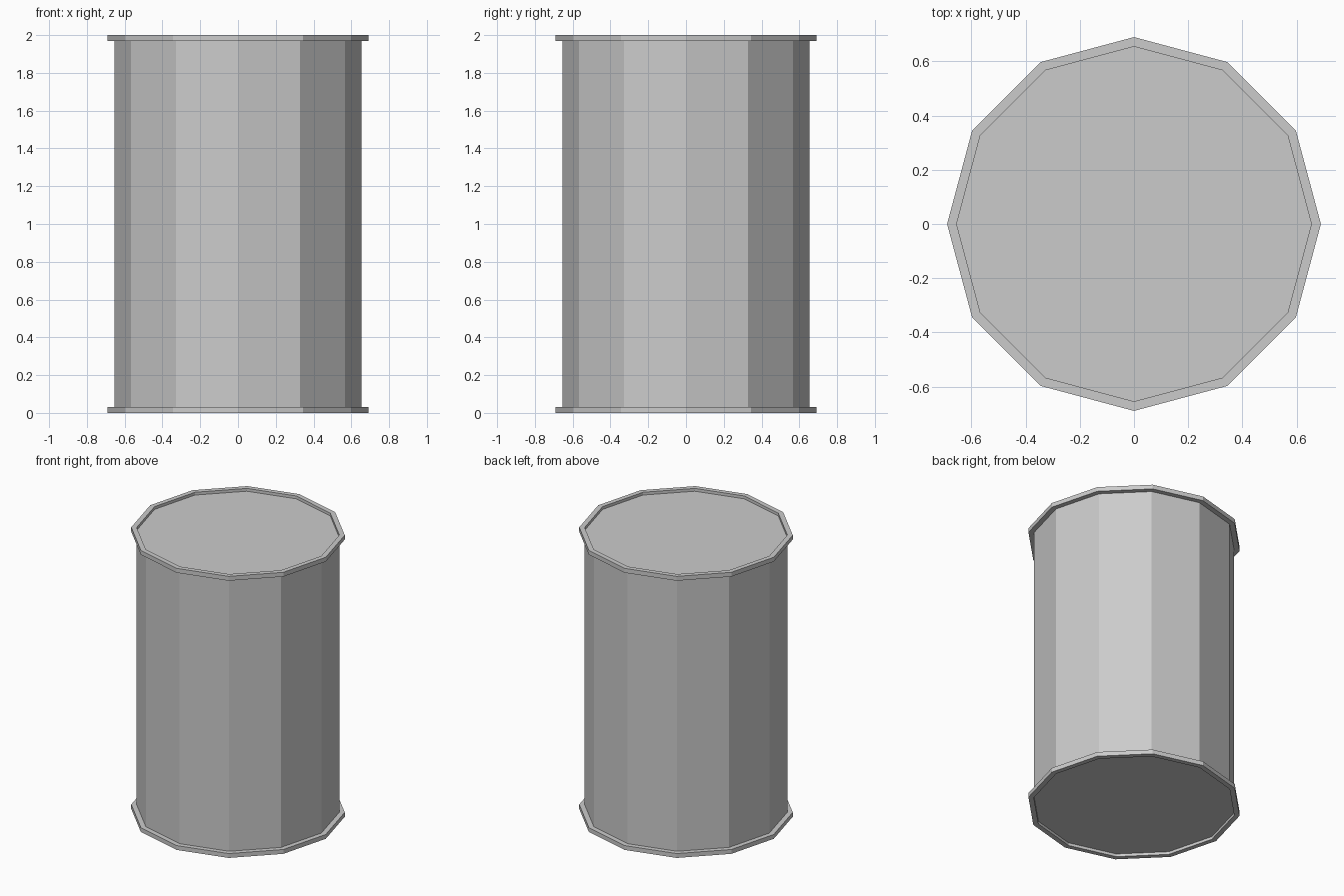
import bpy, bmesh
from math import cos, sin, pi

if "Cube" in bpy.data.objects:
    bpy.data.objects.remove(bpy.data.objects["Cube"])

SIDES = 12
BODY_R, RIM_R = 0.655, 0.69
RIM_H, RECESS = 0.031, 0.02

# Profile from the bottom lid centre, round the rims, to the top lid centre
profile = [
    (BODY_R, RECESS), (BODY_R, 0), (RIM_R, 0), (RIM_R, RIM_H), (BODY_R, RIM_H),
    (BODY_R, 2 - RIM_H), (RIM_R, 2 - RIM_H), (RIM_R, 2), (BODY_R, 2),
    (BODY_R, 2 - RECESS),
]

bm = bmesh.new()
rings = [[bm.verts.new((r * cos(2 * pi * i / SIDES), r * sin(2 * pi * i / SIDES), z))
          for i in range(SIDES)] for r, z in profile]

# Side wall and rims
for low, high in zip(rings, rings[1:]):
    for i in range(SIDES):
        j = (i + 1) % SIDES
        bm.faces.new((low[i], low[j], high[j], high[i]))

# Recessed lids
bm.faces.new(rings[0][::-1])
bm.faces.new(rings[-1])
bmesh.ops.recalc_face_normals(bm, faces=bm.faces[:])

mesh = bpy.data.meshes.new("barrel")
bm.to_mesh(mesh)
bm.free()
barrel = bpy.data.objects.new("barrel", mesh)
bpy.context.collection.objects.link(barrel)
